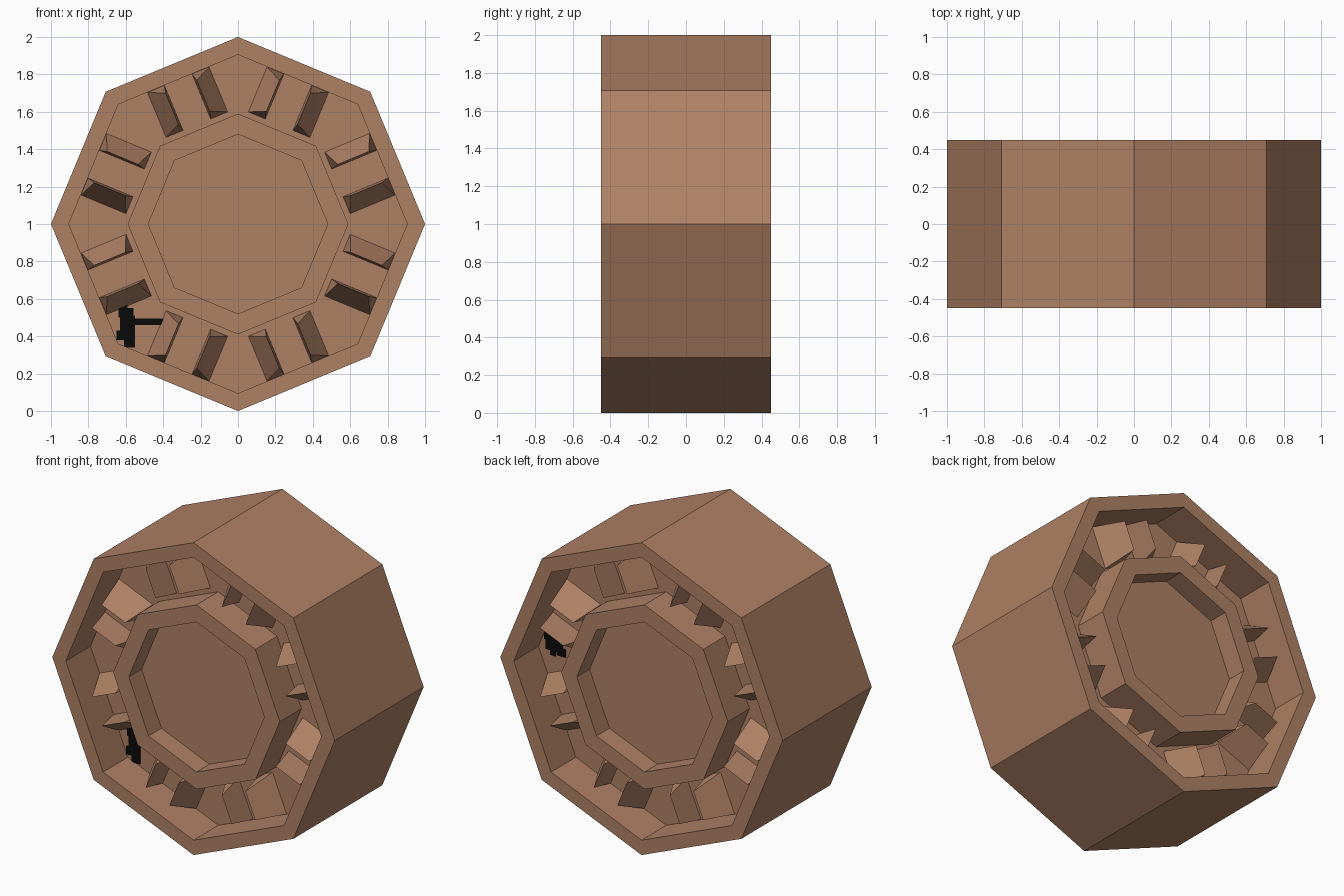
import bpy, bmesh, math
from mathutils import Vector

if "Cube" in bpy.data.objects:
    bpy.data.objects.remove(bpy.data.objects["Cube"])

def mat(name, c):
    m = bpy.data.materials.new(name)
    m.diffuse_color = (*c, 1)
    m.use_nodes = True
    m.node_tree.nodes["Principled BSDF"].inputs["Base Color"].default_value = m.diffuse_color
    return m

BROWN = mat("warm brown", (0.43, 0.22, 0.13))
BLACK = mat("black", (0.003, 0.003, 0.003))

def make(name, bm, m, fix=True):
    if fix:
        bmesh.ops.recalc_face_normals(bm, faces=bm.faces[:])
    me = bpy.data.meshes.new(name)
    bm.to_mesh(me)
    bm.free()
    me.materials.append(m)
    ob = bpy.data.objects.new(name, me)
    bpy.context.collection.objects.link(ob)
    return ob

FRONT, FLOOR = -0.45, -0.20   # front plane, channel floor

# wheel body: octagonal rings of (radius, y), joined front to back
half = [(0.48, -0.29), (0.48, -0.42), (0.59, -0.42), (0.59, FLOOR),
        (0.905, FLOOR), (0.905, FRONT), (1.0, FRONT)]
profile = half + [(r, -y) for r, y in reversed(half)]
bm = bmesh.new()
rings = [[bm.verts.new((r * math.cos(k * math.pi / 4), y, 1 + r * math.sin(k * math.pi / 4)))
          for k in range(8)] for r, y in profile]
for a, b in zip(rings, rings[1:]):
    for k in range(8):
        bm.faces.new((a[k], a[(k + 1) % 8], b[(k + 1) % 8], b[k]))
bm.faces.new(rings[0])
bm.faces.new(rings[-1])
make("wheel_body", bm, BROWN)

# wedge lugs: two per side of the channel, sloping towards the corners
def lugs(name, side):
    bm = bmesh.new()
    for k in range(8):
        a = math.radians(22.5 + 45 * k)
        n = Vector((math.cos(a), 0, math.sin(a)))
        t = Vector((-math.sin(a), 0, math.cos(a)))
        for s in (-1, 1):
            def P(tt, nn, h):
                p = n * nn + t * (s * tt) + Vector((0, side * (0.20 + h), 1))
                return bm.verts.new(p)
            A, B, C, D = P(.178, .575, 0), P(.178, .835, 0), P(.08, .835, 0), P(.08, .575, 0)
            E, F = P(.09, .615, .18), P(.09, .795, .18)
            for f in ((A, B, F, E), (C, D, E, F), (A, E, D), (B, C, F), (A, D, C, B)):
                bm.faces.new(f)
    make(name, bm, BROWN)

lugs("front_lugs", -1)
lugs("back_lugs", 1)

# small black splat marks on the channel floors, thin plates
def splat(name, side, cx, cz, rects):
    bm = bmesh.new()
    for x0, x1, z0, z1 in rects:
        r = bmesh.ops.create_cube(bm, size=1)
        for v in r["verts"]:
            v.co = Vector((cx + (x0 + x1) / 2 + v.co.x * (x1 - x0),
                           side * 0.203 + v.co.y * 0.008,
                           cz + (z0 + z1) / 2 + v.co.z * (z1 - z0)))
    make(name, bm, BLACK)

splat("front_mark", -1, -0.6, 0.46,
      [(-.04, .01, .04, .11), (-.01, .04, .04, .09), (-.03, .05, -.03, .05),
       (.04, .20, 0, .035), (-.01, .05, -.12, -.02), (-.05, .03, -.08, -.03)])
splat("back_mark", 1, 0.79, 1.03,
      [(-.06, .06, -.03, .04), (-.08, -.02, -.05, 0), (.01, .07, .03, .07), (-.01, .03, -.06, .06)])
